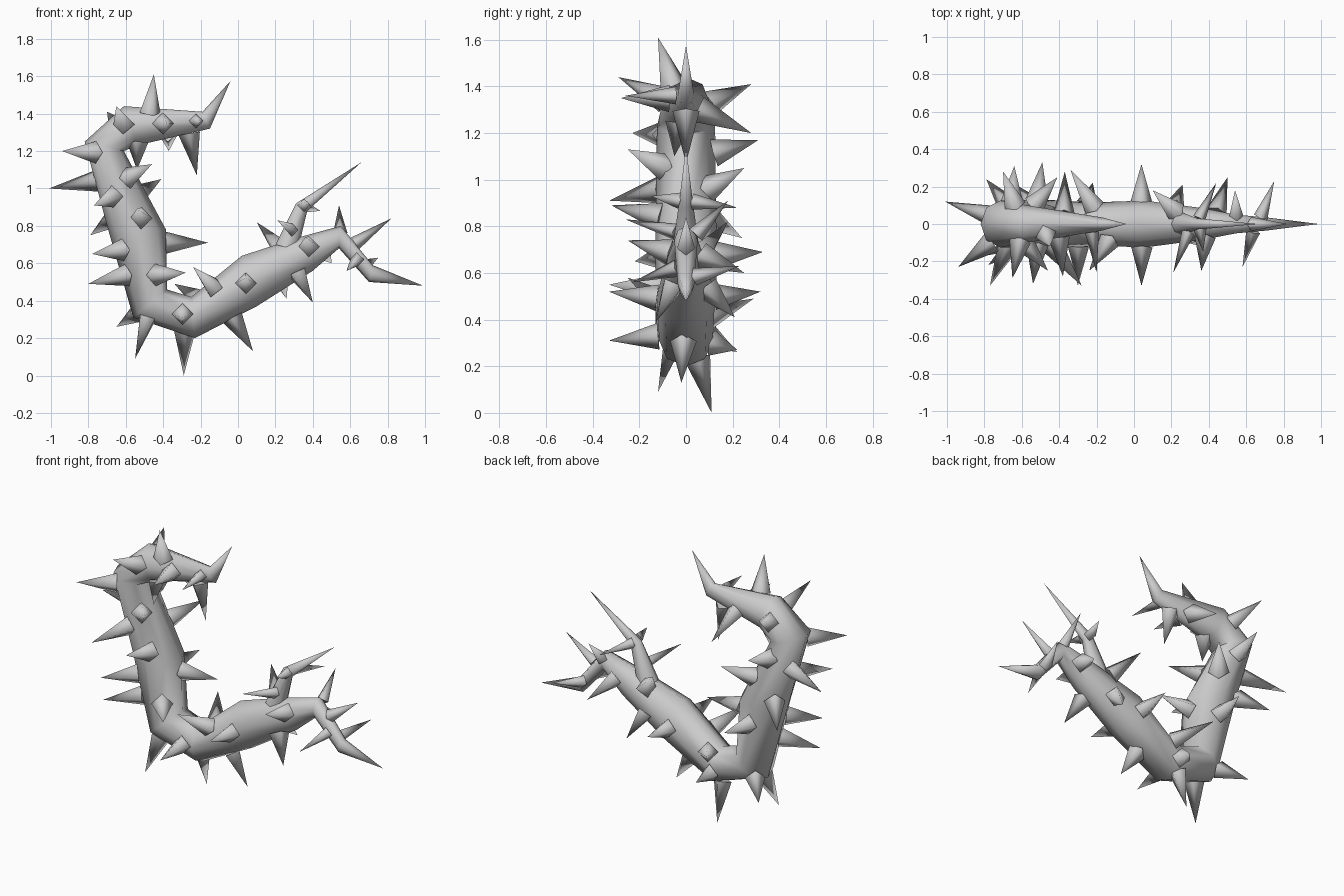
import bpy, bmesh, math
from mathutils import Vector
from mathutils.bvhtree import BVHTree

default_cube = bpy.data.objects.get("Cube")
if default_cube:
    bpy.data.objects.remove(default_cube, do_unlink=True)

# One plain grey for the whole plant
grey = bpy.data.materials.new("plain grey")
grey.use_nodes = True
grey.diffuse_color = (.6, .6, .6, 1)
grey.node_tree.nodes["Principled BSDF"].inputs["Base Color"].default_value = grey.diffuse_color

SIDES = 8


def finish(name, bm, angle):
    """Turn a bmesh into a smooth shaded object."""
    bmesh.ops.recalc_face_normals(bm, faces=bm.faces)
    mesh = bpy.data.meshes.new(name)
    bm.to_mesh(mesh)
    bm.free()
    mesh.materials.append(grey)
    obj = bpy.data.objects.new(name, mesh)
    bpy.context.collection.objects.link(obj)
    bpy.ops.object.select_all(action='DESELECT')
    obj.select_set(True)
    bpy.context.view_layer.objects.active = obj
    bpy.ops.object.shade_smooth_by_angle(angle=math.radians(angle))


def limb(name, sections):
    """Loft elliptical rings; each section is outer x, z, inner x, z, half depth."""
    bm = bmesh.new()
    rings = []
    for ax, az, bx, bz, depth in sections:
        outer, inner = Vector((ax, 0, az)), Vector((bx, 0, bz))
        middle, half = (outer + inner) / 2, (outer - inner) / 2
        ring = []
        for i in range(SIDES):
            turn = math.tau * i / SIDES
            across = half * math.cos(turn)
            ring.append(bm.verts.new(middle + across + Vector((0, depth * math.sin(turn), 0))))
        rings.append(ring)
    for first, second in zip(rings, rings[1:]):
        for i in range(SIDES):
            j = (i + 1) % SIDES
            bm.faces.new((first[i], first[j], second[j], second[i]))
    bm.faces.new(rings[-1])
    bmesh.ops.remove_doubles(bm, verts=bm.verts, dist=.0005)
    surface = BVHTree.FromBMesh(bm)
    finish(name, bm, 80)
    return surface


def thorns(name, surface, radius, spikes):
    """Grow four sided spikes; each is its tip x, y, z and its root x, z."""
    for number, (x, y, z, root_x, root_z) in enumerate(spikes):
        tip = Vector((x, y, z))
        root = surface.find_nearest(Vector((root_x, y / 2, root_z)))[0]
        axis = tip - root
        bm = bmesh.new()
        bmesh.ops.create_cone(bm, cap_ends=True, segments=4, radius1=radius,
                              radius2=0, depth=axis.length)
        bmesh.ops.remove_doubles(bm, verts=bm.verts, dist=.0005)
        spin = axis.to_track_quat('Z', 'Y').to_matrix().to_4x4()
        spin.translation = (root + tip) / 2
        bm.transform(spin)
        finish(f"{name}_{number + 1}", bm, 95)


# Main stem, from the upper hooked tip to the lower trailing tip
stem = limb("main_stem", [
    (-.04, 1.575, -.04, 1.575, 0),
    (-.19, 1.41, -.15, 1.32, .035),
    (-.61, 1.44, -.54, 1.23, .1),
    (-.82, 1.25, -.61, 1.2, .125),
    (-.7, .8, -.385, .78, .13),
    (-.56, .31, -.38, .46, .13),
    (-.23, .2, -.25, .42, .115),
    (.1, .37, .02, .64, .125),
    (.4, .56, .33, .74, .085),
    (.54, .68, .55, .8, .05),
    (.7, .5, .72, .59, .035),
    (.99, .48, .99, .48, 0),
])

# Thin side shoot
shoot = limb("side_shoot", [
    (.66, 1.14, .66, 1.14, 0),
    (.31, .92, .37, .88, .03),
    (.2, .7, .32, .67, .06),
])

# Thorns around the upper hook
thorns("hook_thorn", stem, .058, [
    (-.45, -.12, 1.61, -.47, 1.41),
    (-.65, -.29, 1.44, -.62, 1.36),
    (-.38, -.28, 1.35, -.39, 1.34),
    (-.22, 0, 1.07, -.26, 1.29),
    (-.7, .28, 1.41, -.64, 1.34),
    (-.37, .28, 1.2, -.36, 1.28),
    (-.54, -.05, 1.1, -.54, 1.26),
])

# Thorns along the upright part
thorns("upright_thorn", stem, .06, [
    (-.94, -.23, 1.2, -.77, 1.19),
    (-1.01, .12, 1, -.79, 1.03),
    (-.77, -.33, .91, -.69, .95),
    (-.46, -.25, 1.13, -.58, 1.06),
    (-.54, -.32, .89, -.5, .85),
    (-.41, .25, 1.05, -.52, .97),
    (-.16, .03, .71, -.38, .71),
    (-.79, .24, .75, -.69, .84),
    (-.78, -.22, .65, -.62, .67),
    (-.8, -.17, .49, -.62, .53),
    (-.28, -.33, .55, -.41, .54),
    (-.64, .31, 1.17, -.64, 1.12),
    (-.49, .33, .69, -.5, .68),
])

# Thorns around the bend and along the lower arm
thorns("lower_thorn", stem, .057, [
    (-.65, .22, .26, -.57, .33),
    (-.55, -.12, .09, -.49, .29),
    (-.29, .11, 0, -.29, .22),
    (-.3, -.33, .31, -.3, .31),
    (.08, -.02, .13, -.03, .31),
    (-.24, -.25, .58, -.14, .48),
    (.04, -.33, .52, .03, .51),
    (.26, .21, .41, .22, .53),
    (.4, -.13, .39, .33, .53),
    (.1, .18, .82, .21, .73),
    (.36, -.25, .74, .38, .71),
    (.5, .25, .6, .46, .66),
    (.04, .32, .52, .03, .51),
    (-.34, .29, .49, -.23, .43),
    (-.22, .22, .27, -.25, .3),
])

# Slimmer thorns near the thin ends
thorns("slim_thorn", stem, .038, [
    (-.2, -.26, 1.36, -.21, 1.35),
    (.54, .18, .91, .55, .78),
    (.82, 0, .84, .63, .71),
    (.58, -.23, .56, .62, .6),
    (.75, .23, .63, .68, .58),
])

# Thorns on the side shoot
thorns("shoot_thorn", shoot, .035, [
    (.21, -.26, .83, .26, .8),
    (.37, -.15, .93, .35, .92),
    (.44, .22, .88, .36, .9),
])
